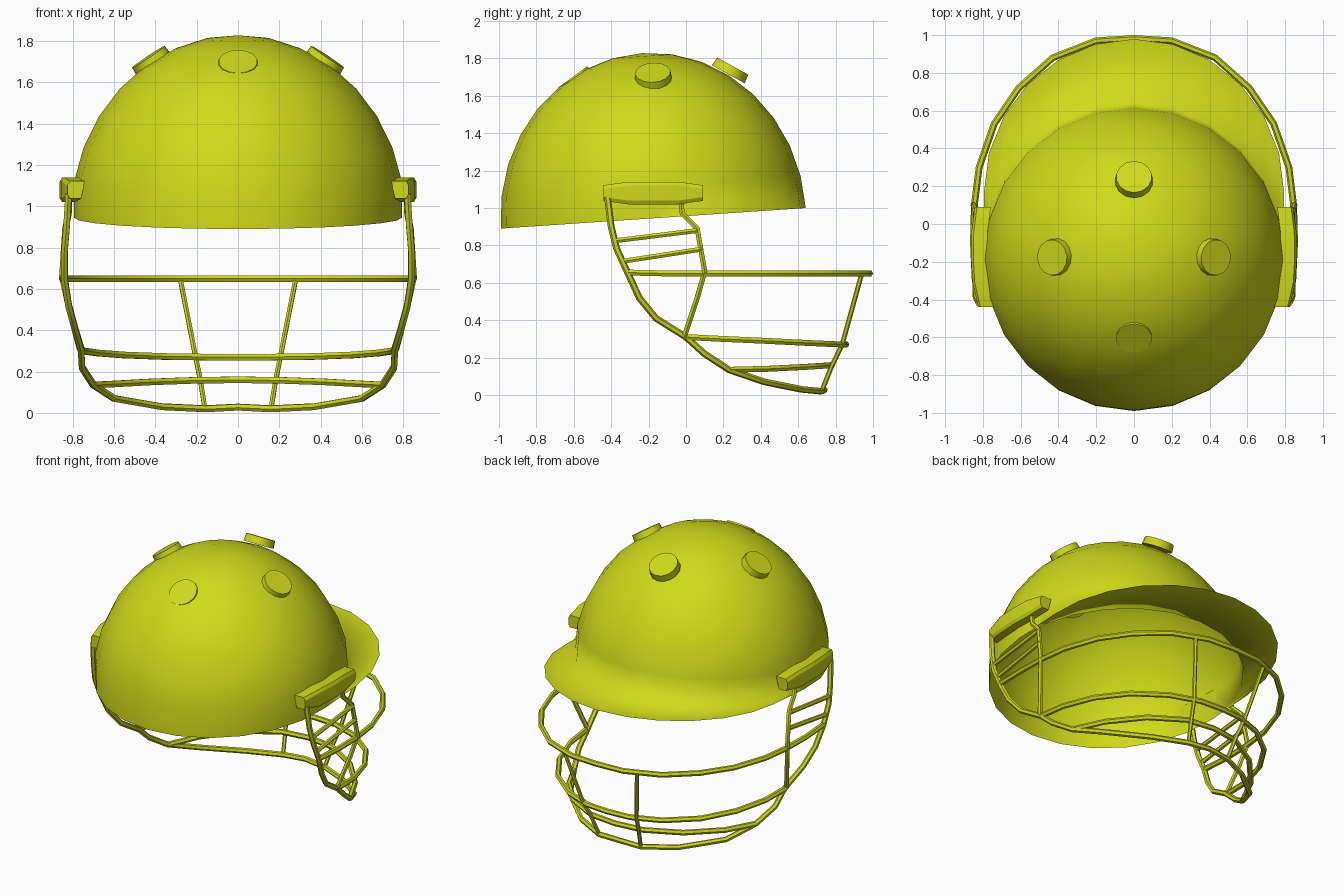
import bpy, bmesh, math
from mathutils import Matrix, Vector

if "Cube" in bpy.data.objects:
    bpy.data.objects.remove(bpy.data.objects["Cube"])

mat = bpy.data.materials.new("lime_paint")
mat.diffuse_color = (0.62, 0.70, 0.01, 1)
mat.use_nodes = True
mat.node_tree.nodes["Principled BSDF"].inputs["Base Color"].default_value = mat.diffuse_color

# frame of the tilted rim plane
TILT = Matrix.Translation((0, -0.175, 0.945)) @ Matrix.Rotation(math.radians(3.85), 4, 'X')
RX, RY, RZ = 0.81, 0.817, 0.885


def finish(bm, name, angle):
    me = bpy.data.meshes.new(name)
    bm.to_mesh(me)
    bm.free()
    ob = bpy.data.objects.new(name, me)
    bpy.context.collection.objects.link(ob)
    me.materials.append(mat)
    bpy.ops.object.select_all(action='DESELECT')
    ob.select_set(True)
    bpy.context.view_layer.objects.active = ob
    bpy.ops.object.shade_smooth_by_angle(angle=math.radians(angle))
    return ob


def bar(name, pts, r=0.018):
    cu = bpy.data.curves.new(name, 'CURVE')
    cu.dimensions = '3D'
    cu.bevel_depth = r
    cu.bevel_resolution = 1
    cu.use_fill_caps = True
    sp = cu.splines.new('POLY')
    sp.points.add(len(pts) - 1)
    for p, c in zip(sp.points, pts):
        p.co = (*c, 1)
    cu.materials.append(mat)
    ob = bpy.data.objects.new(name, cu)
    bpy.context.collection.objects.link(ob)
    bpy.ops.object.select_all(action='DESELECT')
    ob.select_set(True)
    bpy.context.view_layer.objects.active = ob
    bpy.ops.object.convert(target='MESH')
    bpy.ops.object.shade_smooth_by_angle(angle=math.radians(50))


def flip(pts, s):
    return [(x * s, y, z) for x, y, z in pts]


def hoop(name, half, r=0.018):
    # half runs from the right side to the middle (x = 0)
    bar(name, half + flip(half[-2::-1], -1), r)


# shell: open dome with a flat brim welded to the face side of its rim
bm = bmesh.new()
N, R = 24, 8
rings = []
for i in range(R):
    a = math.pi / 2 * i / R
    rx = 0.795 if i == 0 else RX * math.cos(a)
    rings.append([bm.verts.new((rx * math.cos(t), RY * math.cos(a) * math.sin(t), RZ * math.sin(a)))
                  for t in (2 * math.pi * j / N for j in range(N))])
top = bm.verts.new((0, 0, RZ))
for j in range(N):
    k = (j + 1) % N
    for lo, hi in zip(rings, rings[1:]):
        bm.faces.new((lo[j], lo[k], hi[k], hi[j]))
    bm.faces.new((rings[-1][j], rings[-1][k], top))
rim = rings[0][:N // 2 + 1]
edge = [bm.verts.new(v.co + Vector((0, 0.34, 0))) for v in rim]
for j in range(N // 2):
    bm.faces.new((edge[j], edge[j + 1], rim[j + 1], rim[j]))
bm.transform(TILT)
finish(bm, "helmet_shell_and_brim", 120)

# four round vent caps on the crown
for n, (cx, cy) in enumerate([(0, 0.24), (0, -0.59), (0.42, -0.175), (-0.42, -0.175)]):
    dx, dy = cx, cy + 0.175
    h = math.sqrt(1 - (dx / RX) ** 2 - (dy / RY) ** 2)
    normal = TILT.to_3x3() @ Vector((dx / RX**2, dy / RY**2, h / RZ)).normalized()
    pos = TILT @ Vector((dx, dy + 0.05, h * RZ))
    bm = bmesh.new()
    bmesh.ops.create_cone(bm, cap_ends=True, segments=14, radius1=0.1, radius2=0.095, depth=0.05)
    bm.transform(Matrix.Translation(pos) @ normal.to_track_quat('Z', 'Y').to_matrix().to_4x4())
    finish(bm, f"vent_cap_{n + 1}", 35)

# curved side mounts holding the cage
for s, side in ((1, "right"), (-1, "left")):
    bm = bmesh.new()
    prev = None
    for y, xo in ((-0.44, 0.825), (-0.31, 0.855), (-0.175, 0.863), (-0.04, 0.86), (0.09, 0.843)):
        d = 0.018 if y in (-0.44, 0.09) else 0
        sec = [(xo - 0.065, 1.02 + d), (xo - 0.012, 1.02 + d), (xo, 1.04 + d),
               (xo, 1.12 - d), (xo - 0.012, 1.14 - d), (xo - 0.085, 1.14 - d)]
        cur = [bm.verts.new((x * s, y, z)) for x, z in sec]
        if prev:
            for a in range(6):
                b = (a + 1) % 6
                bm.faces.new((prev[a], prev[b], cur[b], cur[a]))
        else:
            bm.faces.new(cur)
        prev = cur
    bm.faces.new(prev[::-1])
    bmesh.ops.recalc_face_normals(bm, faces=bm.faces)
    finish(bm, f"side_mount_{side}", 30)

# cage hoops running around the face
hoop("cage_outer_loop", [
    (0.82, -0.42, 1.06), (0.83, -0.40, 0.90), (0.84, -0.37, 0.78), (0.84, -0.31, 0.65),
    (0.82, -0.25, 0.52), (0.79, -0.16, 0.41), (0.76, 0, 0.31), (0.755, 0.10, 0.22),
    (0.70, 0.23, 0.135), (0.60, 0.42, 0.07), (0.37, 0.62, 0.03), (0.16, 0.725, 0.02), (0, 0.74, 0.028)])
hoop("cage_top_bar", [
    (0.84, -0.31, 0.655), (0.85, -0.1, 0.65), (0.845, 0.1, 0.65), (0.82, 0.3, 0.65), (0.74, 0.53, 0.65),
    (0.61, 0.72, 0.65), (0.43, 0.88, 0.65), (0.2, 0.97, 0.65), (0, 0.982, 0.65)])
hoop("cage_middle_bar", [
    (0.765, 0, 0.31), (0.75, 0.2, 0.30), (0.68, 0.42, 0.29), (0.55, 0.62, 0.28),
    (0.36, 0.77, 0.273), (0.16, 0.845, 0.27), (0, 0.855, 0.27)])
hoop("cage_lower_bar", [
    (0.70, 0.23, 0.135), (0.60, 0.43, 0.14), (0.42, 0.63, 0.15), (0.2, 0.755, 0.158), (0, 0.78, 0.16)])

# paired uprights and side rungs
for s, side in ((1, "right"), (-1, "left")):
    bar(f"side_upright_{side}", flip([
        (0.82, -0.03, 1.06), (0.82, -0.02, 0.97), (0.835, 0.06, 0.89), (0.85, 0.10, 0.66),
        (0.82, 0.06, 0.52), (0.765, -0.01, 0.31)], s), 0.016)
    bar(f"upper_rung_{side}", flip([(0.835, -0.38, 0.825), (0.838, 0.065, 0.88)], s), 0.015)
    bar(f"lower_rung_{side}", flip([(0.84, -0.34, 0.715), (0.845, 0.085, 0.78)], s), 0.015)
    bar(f"front_upright_{side}", flip([
        (0.28, 0.94, 0.65), (0.205, 0.835, 0.27), (0.182, 0.78, 0.157), (0.16, 0.725, 0.02)], s), 0.013)
